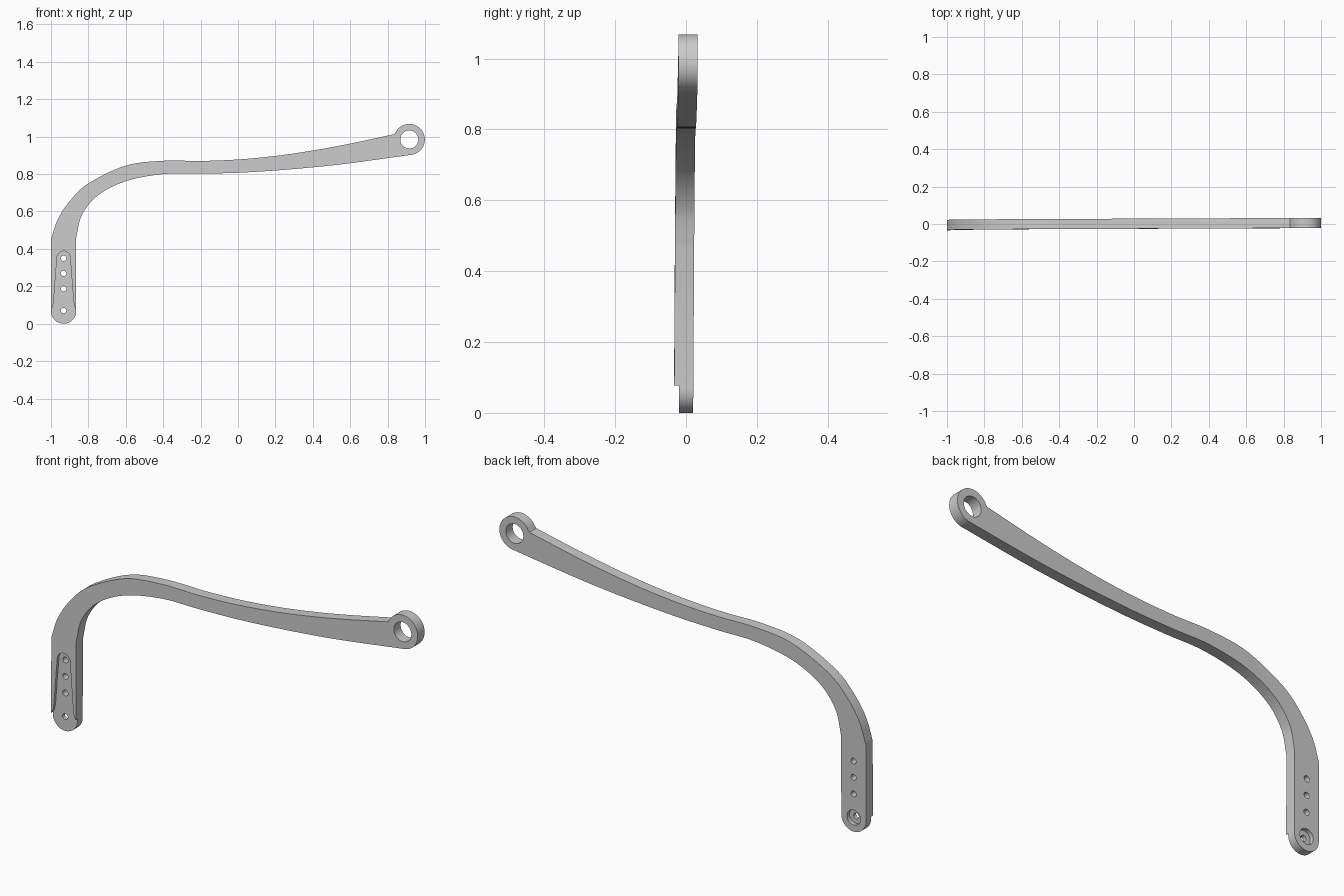
import bpy, bmesh
from math import sin, cos, radians
from mathutils import Vector

old = bpy.data.objects.get("Cube")
if old:
    bpy.data.objects.remove(old)

HALF = 0.027            # half thickness of the arm
POST_X, POST_R = -0.9325, 0.0675
RING = (0.916, 0.985)

grey = bpy.data.materials.new("satin grey")
grey.use_nodes = True
grey.diffuse_color = (0.6, 0.6, 0.6, 1)
grey.node_tree.nodes["Principled BSDF"].inputs["Base Color"].default_value = (0.6, 0.6, 0.6, 1)


def arc(centre, r, a0, a1, n):
    """Points on an arc in the XZ plane."""
    angles = [radians(a0 + (a1 - a0) * i / n) for i in range(n + 1)]
    return [(centre[0] + r * cos(a), centre[1] + r * sin(a)) for a in angles]


def smooth(points, steps=6):
    """Open spline through the points."""
    p = [Vector(q) for q in points]
    p = [2 * p[0] - p[1]] + p + [2 * p[-1] - p[-2]]
    out = []
    for a, b, c, d in zip(p, p[1:], p[2:], p[3:]):
        for i in range(steps):
            t = i / steps
            out.append(tuple(0.5 * (2 * b + (c - a) * t + (2 * a - 5 * b + 4 * c - d) * t**2
                                    + (3 * b - a - 3 * c + d) * t**3)))
    return out + [tuple(p[-2])]


def plate(name, outline, y0, y1):
    """Extrude an XZ outline from y0 to y1."""
    bm = bmesh.new()
    face = bm.faces.new([bm.verts.new((x, y0, z)) for x, z in outline])
    new = bmesh.ops.extrude_face_region(bm, geom=[face])["geom"]
    bmesh.ops.translate(bm, vec=(0, y1 - y0, 0),
                        verts=[v for v in new if isinstance(v, bmesh.types.BMVert)])
    bmesh.ops.recalc_face_normals(bm, faces=bm.faces)
    mesh = bpy.data.meshes.new(name)
    bm.to_mesh(mesh)
    bm.free()
    mesh.materials.append(grey)
    obj = bpy.data.objects.new(name, mesh)
    bpy.context.collection.objects.link(obj)
    return obj


def cut(obj, cutter):
    """Subtract the cutter and remove it."""
    cutter.hide_render = True
    mod = obj.modifiers.new("cut", "BOOLEAN")
    mod.operation, mod.solver, mod.object = "DIFFERENCE", "EXACT", cutter
    bpy.context.view_layer.objects.active = obj
    bpy.ops.object.modifier_apply(modifier=mod.name)
    bpy.data.objects.remove(cutter)


def bore(obj, centre, r, y0=-0.1, y1=0.1, n=32):
    cut(obj, plate("bore", arc(centre, r, 0, 360, n)[:-1], y0, y1))


# Curved arm: upper edge, ring end, lower edge, rounded foot
upper = smooth([(-1, 0.45), (-0.965, 0.555), (-0.9, 0.655), (-0.8, 0.75), (-0.6, 0.845),
                (-0.4, 0.871), (-0.2, 0.87), (0, 0.878), (0.2, 0.897), (0.4, 0.926),
                (0.6, 0.963), (0.835, 1.013)])
lower = smooth([(0.926, 0.903), (0.6, 0.858), (0.4, 0.836), (0.2, 0.819), (0, 0.807),
                (-0.2, 0.802), (-0.4, 0.8), (-0.6, 0.762), (-0.75, 0.685),
                (-0.835, 0.58), (-0.865, 0.46)])
ring = arc(RING, 0.083, 152, -79, 40)
foot = arc((POST_X, POST_R), POST_R, 0, -180, 24)
arm = plate("curved_arm", upper + ring + lower + foot, -HALF, HALF)

# Tapered recess on the front of the foot, open at the bottom
right_side = [(0.1, -0.05), (0.1, 0.075), (0.066, 0.077), (0.057, 0.095), (0.053, 0.12)]
tab = right_side + arc((0, 0.353), 0.035, 4, 176, 16) + [(-x, z) for x, z in reversed(right_side)]
cut(arm, plate("recess", [(POST_X + x, z) for x, z in tab], -0.1, 0.014 - HALF))

# Ring eye, screw holes and the counterbore on the back
bore(arm, RING, 0.048, n=48)
for z in (0.07, 0.187, 0.269, 0.35):
    bore(arm, (POST_X, z), 0.0145)
bore(arm, (POST_X, 0.07), 0.037, y0=HALF - 0.02)

# Slight lean of the arm towards the back at the ring end
for v in arm.data.vertices:
    v.co.y += -0.007 + 0.006 * v.co.z + 0.0035 * (v.co.x + 0.93)

arm.select_set(True)
bpy.context.view_layer.objects.active = arm
bpy.ops.object.shade_smooth_by_angle(angle=radians(25))
